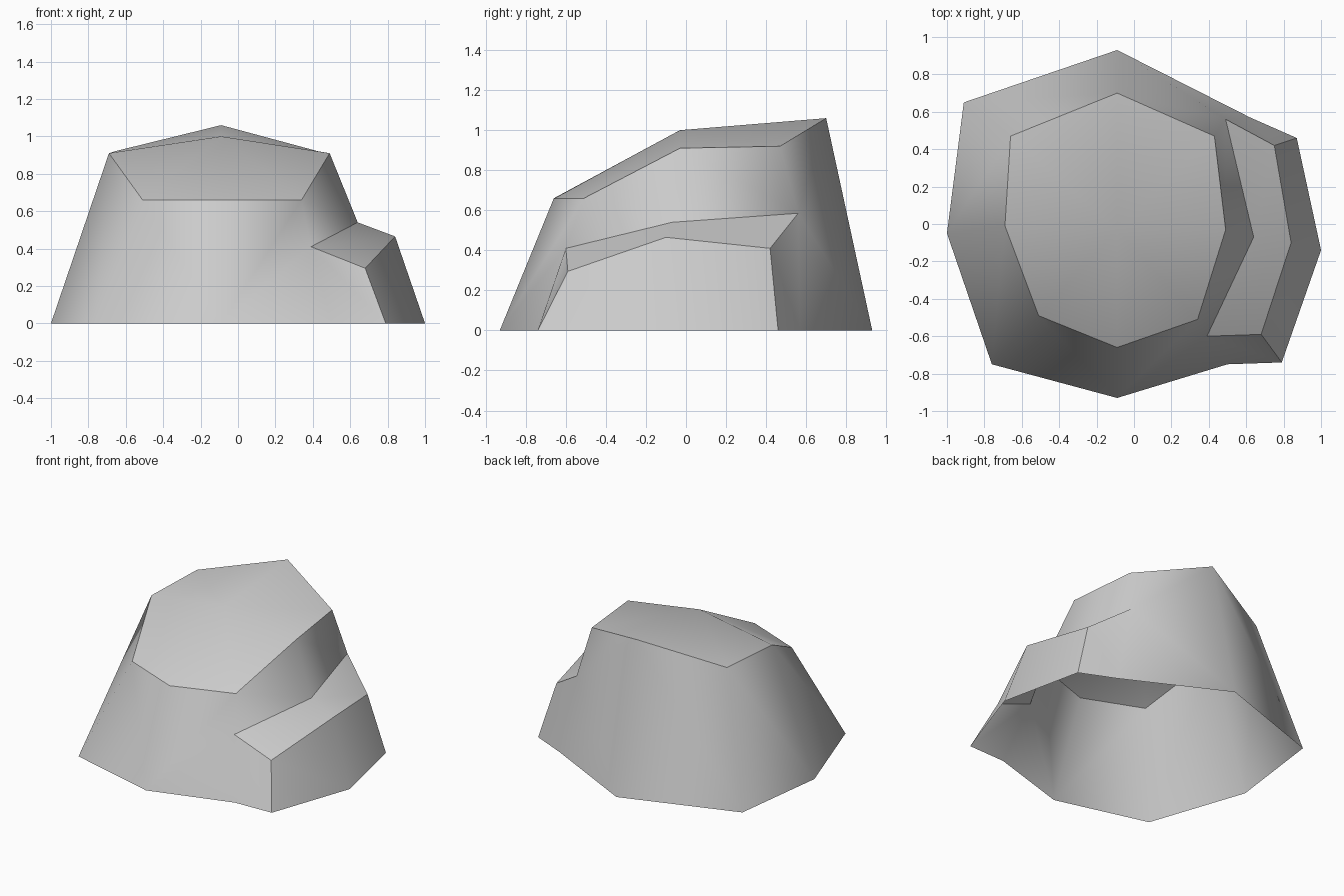
import bpy
import bmesh

cube = bpy.data.objects.get("Cube")
if cube:
    bpy.data.objects.remove(cube, do_unlink=True)

stone = bpy.data.materials.new("stone grey")
stone.use_nodes = True
colour = (0.6, 0.6, 0.6, 1)
stone.diffuse_color = colour
stone.node_tree.nodes["Principled BSDF"].inputs["Base Color"].default_value = colour

bm = bmesh.new()
group = bm.faces.layers.int.new("surface")
WALL, CAP, STEP, STEP_SIDE = range(4)


def points(*coords):
    return [bm.verts.new(c) for c in coords]


def face(kind, *verts):
    bm.faces.new(verts)[group] = kind


def strip(kind, upper, lower):
    """Join two rows of points, both running anticlockwise seen from above."""
    for i in range(len(upper) - 1):
        face(kind, upper[i], lower[i], lower[i + 1], upper[i + 1])


# Sloping cap: rim from the front right, anticlockwise, fanned to a peak
rim = points((0.34, -0.51, 0.66), (0.49, -0.03, 0.91), (0.43, 0.47, 0.92),
             (-0.09, 0.70, 1.06), (-0.66, 0.47, 0.92), (-0.69, -0.01, 0.91),
             (-0.51, -0.49, 0.66), (-0.09, -0.66, 0.66))
peak = bm.verts.new((-0.09, -0.03, 1.0))
for i, v in enumerate(rim):
    face(CAP, v, rim[(i + 1) % len(rim)], peak)

# Step on the side: inner edge, outer edge and foot, front to back
inner = points((0.39, -0.60, 0.41), (0.64, -0.07, 0.54), (0.49, 0.56, 0.585))
outer = points((0.68, -0.59, 0.295), (0.84, -0.10, 0.465), (0.75, 0.42, 0.41))
foot = points((0.79, -0.74, 0), (1.0, -0.14, 0), (0.87, 0.46, 0))
strip(WALL, rim[:3], inner)
strip(STEP, inner, outer)
strip(STEP_SIDE, outer, foot)

# Main wall, open underneath
base = points((0.62, 0.57, 0), (-0.09, 0.93, 0), (-0.91, 0.65, 0), (-1.0, -0.05, 0),
              (-0.76, -0.75, 0), (-0.09, -0.93, 0), (0.50, -0.75, 0))
strip(WALL, rim[3:], base[1:6])
face(WALL, rim[2], inner[2], base[0], base[1], rim[3])
face(WALL, rim[7], base[5], base[6], inner[0], rim[0])

# End faces of the step
face(WALL, inner[0], base[6], foot[0], outer[0])
face(WALL, outer[2], foot[2], base[0], inner[2])

# Smooth surfaces, sharp where two kinds of surface meet
for f in bm.faces:
    f.smooth = True
for e in bm.edges:
    e.smooth = len({f[group] for f in e.link_faces}) == 1

mesh = bpy.data.meshes.new("rock")
bm.to_mesh(mesh)
bm.free()
mesh.materials.append(stone)
rock = bpy.data.objects.new("rock", mesh)
bpy.context.collection.objects.link(rock)
